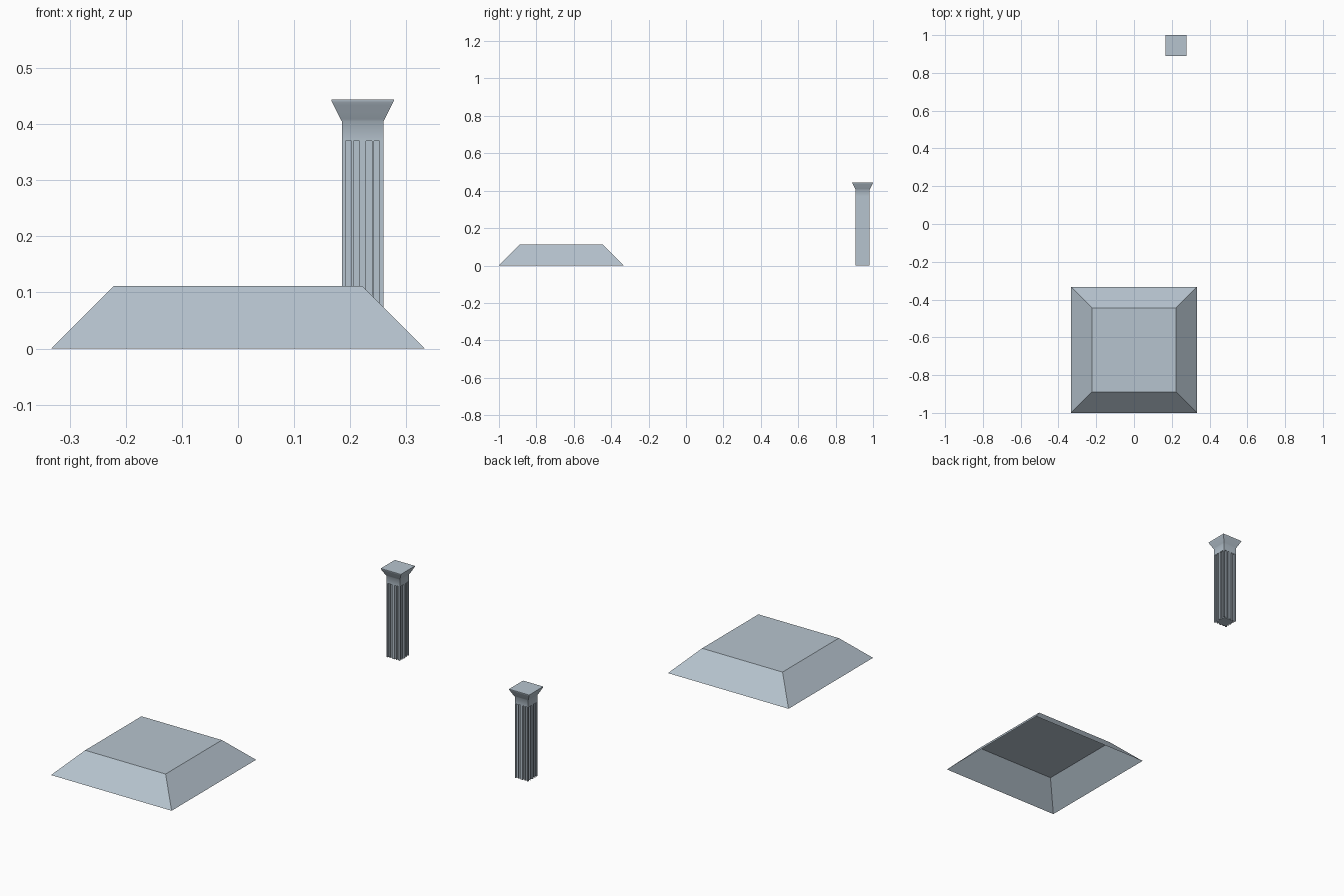
import bpy, bmesh

if "Cube" in bpy.data.objects:
    bpy.data.objects.remove(bpy.data.objects["Cube"])

# One flat colour for everything
stone = bpy.data.materials.new("pale blue grey stone")
stone.diffuse_color = (0.47, 0.55, 0.62, 1.0)
stone.use_nodes = True
stone.node_tree.nodes["Principled BSDF"].inputs["Base Color"].default_value = stone.diffuse_color


def make_object(name, bm, location):
    mesh = bpy.data.meshes.new(name)
    bm.to_mesh(mesh)
    bm.free()
    mesh.materials.append(stone)
    obj = bpy.data.objects.new(name, mesh)
    obj.location = location
    bpy.context.collection.objects.link(obj)
    return obj


def turn(p, k):
    """Rotate a 2D point by k quarter turns."""
    x, y = p
    for _ in range(k):
        x, y = -y, x
    return x, y


def square_ring(bm, half, z):
    return [bm.verts.new((*turn((-half, -half), k), z)) for k in range(4)]


def bridge(bm, low, high):
    n = len(low)
    for i in range(n):
        j = (i + 1) % n
        bm.faces.new((low[i], low[j], high[j], high[i]))


# Sloped platform, open underneath
bm = bmesh.new()
low = square_ring(bm, 1 / 3, 0)
high = square_ring(bm, 2 / 9, 1 / 9)
bridge(bm, low, high)
bm.faces.new(high)
make_object("platform", bm, (0, -2 / 3, 0))

# Fluted pillar with flared capital
HALF, DEPTH, FLUTE_TOP = 0.037, 0.006, 0.37
flutes = [(-0.0305, -0.0200), (-0.0165, -0.0060),
          (0.0060, 0.0165), (0.0200, 0.0305)]
bm = bmesh.new()

# Outline of one side: corner, then four notches
side = [(-HALF, -HALF)]
for a, b in flutes:
    side += [(a, -HALF), (a, -HALF + DEPTH), (b, -HALF + DEPTH), (b, -HALF)]
outline = [turn(p, k) for k in range(4) for p in side]
low = [bm.verts.new((*p, 0)) for p in outline]
high = [bm.verts.new((*p, FLUTE_TOP)) for p in outline]
bridge(bm, low, high)
bm.faces.new(low[::-1])

# Flute ceilings
n = len(side)
for k in range(4):
    for f in range(4):
        i = k * n + 1 + f * 4
        bm.faces.new((high[i], high[i + 3], high[i + 2], high[i + 1]))

# Plain neck above the flutes, then the flared capital
ring = square_ring(bm, HALF, 0.405)
for k in range(4):
    j = (k + 1) % 4
    edge = [high[k * n]]
    for f in range(4):
        i = k * n + 1 + f * 4
        edge += [high[i], high[i + 3]]
    edge.append(high[j * n])
    bm.faces.new(edge + [ring[j], ring[k]])
for half, z in [(0.0395, 0.409), (0.0455, 0.421), (0.0520, 0.434),
                (0.0545, 0.439), (0.0556, 0.442), (0.0556, 0.4444)]:
    upper = square_ring(bm, half, z)
    bridge(bm, ring, upper)
    ring = upper
bm.faces.new(ring)
bmesh.ops.recalc_face_normals(bm, faces=bm.faces)
pillar = make_object("fluted_pillar", bm, (2 / 9, 17 / 18, 0))

# Soft capital curve, crisp corners
bpy.context.view_layer.objects.active = pillar
pillar.select_set(True)
bpy.ops.object.shade_smooth_by_angle(angle=0.6)
